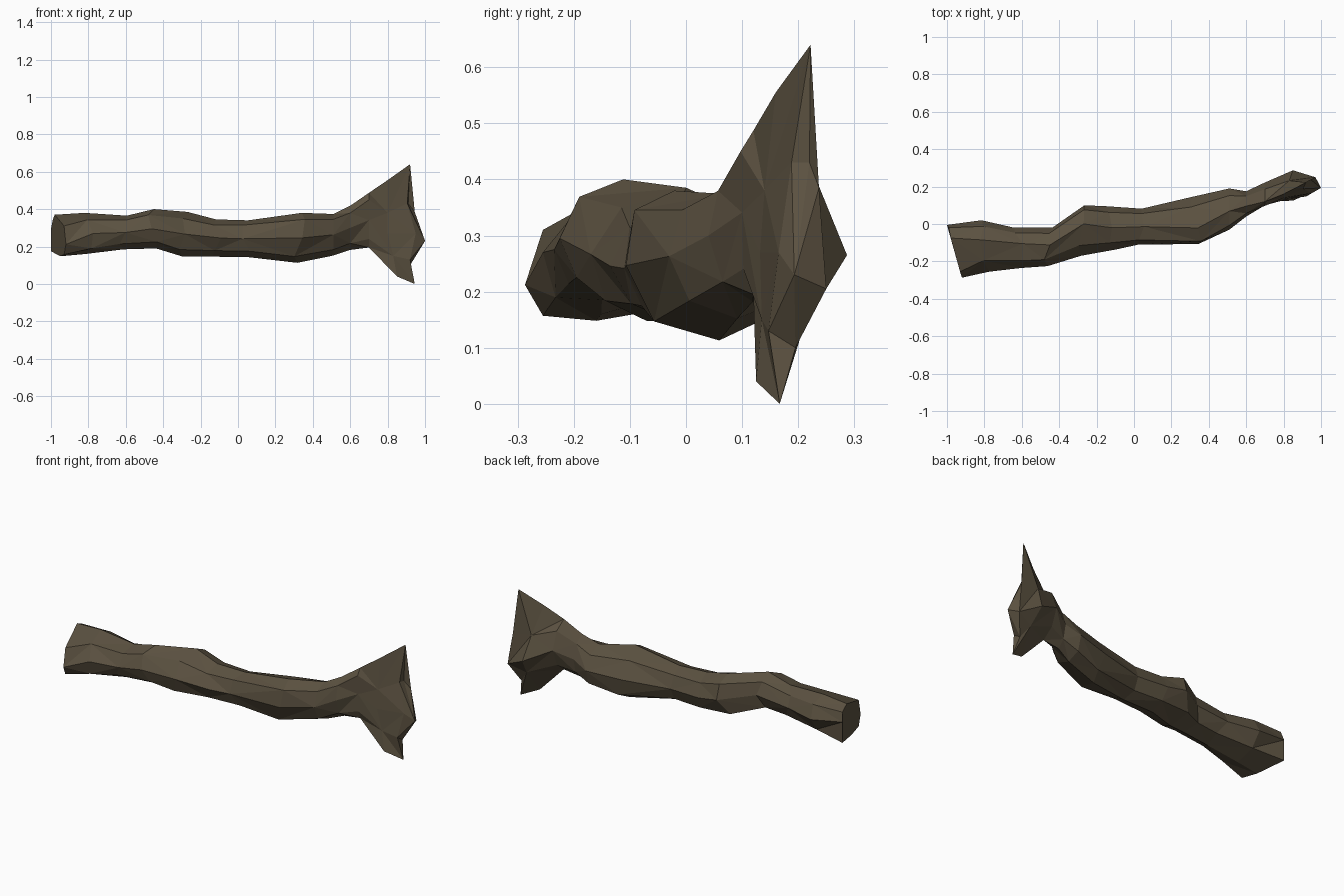
import bpy, bmesh, math, random

if "Cube" in bpy.data.objects:
    bpy.data.objects.remove(bpy.data.objects["Cube"])

random.seed(4)
SIDES = 8

bark = bpy.data.materials.new("dark_brown_bark")
bark.diffuse_color = (0.105, 0.083, 0.052, 1)
bark.use_nodes = True
bark.node_tree.nodes["Principled BSDF"].inputs["Base Color"].default_value = bark.diffuse_color

# Trunk cross-sections: x, y min, y max, z min, z max, lean of the section
sections = [
    (-0.80, -0.255, 0.02, 0.16, 0.38, 0.30),
    (-0.62, -0.235, -0.02, 0.185, 0.365, 0.25),
    (-0.46, -0.225, -0.02, 0.19, 0.40, 0.10),
    (-0.29, -0.17, 0.10, 0.148, 0.385, 0.30),
    (-0.12, -0.135, 0.095, 0.146, 0.345, 0),
    (0.05, -0.11, 0.082, 0.143, 0.34, 0),
    (0.33, -0.107, 0.145, 0.113, 0.38, -0.30),
    (0.51, -0.03, 0.19, 0.152, 0.374, -0.10),
    (0.60, 0.04, 0.175, 0.182, 0.418, -0.10),
    (0.70, 0.10, 0.222, 0.195, 0.487, -0.28),
]


def trunk_ring(i, x, y0, y1, z0, z1, lean):
    yc, zc, ry, rz = (y0 + y1) / 2, (z0 + z1) / 2, (y1 - y0) / 2, (z1 - z0) / 2
    ring = []
    for k in range(SIDES):
        a = 2 * math.pi * k / SIDES
        # diagonal corners and corner positions vary for a gnarled look
        r = random.uniform(0.93, 1.06) if k % 2 else 1.0
        dx = random.uniform(-0.03, 0.03) if i < 7 else 0
        dy, dz = r * ry * math.cos(a), r * rz * math.sin(a)
        # the last section keeps both roots on the front side
        shift = lean * (abs(dz) if i == len(sections) - 1 else dz)
        if k in (1, 3, 5, 7):
            shift *= 0.6
        ring.append((x + dx, yc + dy + shift, zc + dz))
    return ring


# Slanted sawn end
rings = [[(-1.0, -0.005, 0.295), (-0.99, -0.02, 0.345), (-0.98, -0.075, 0.37),
          (-0.93, -0.255, 0.31), (-0.92, -0.287, 0.212), (-0.93, -0.255, 0.157),
          (-0.95, -0.16, 0.148), (-1.0, -0.005, 0.175)]]
rings += [trunk_ring(i, *s) for i, s in enumerate(sections)]

# Flared root end: tall thin ring, then the tips of the upper and lower root
rings.append([(0.85, 0.287, 0.265), (0.83, 0.232, 0.40), (0.80, 0.16, 0.555),
              (0.80, 0.14, 0.38), (0.80, 0.132, 0.27), (0.83, 0.135, 0.15),
              (0.85, 0.125, 0.04), (0.87, 0.22, 0.17)])
rings.append([(0.97, 0.25, 0.205), (0.945, 0.237, 0.385), (0.92, 0.222, 0.64),
              (0.905, 0.188, 0.43), (0.95, 0.165, 0.27), (0.92, 0.147, 0.13),
              (0.945, 0.167, 0.0), (0.92, 0.195, 0.10)])

bm = bmesh.new()
loops = [[bm.verts.new(p) for p in ring] for ring in rings]

# Bark surface: triangulated strips between neighbouring rings
for i, (a, b) in enumerate(zip(loops, loops[1:])):
    for k in range(SIDES):
        n = (k + 1) % SIDES
        if (i + k) % 2:
            bm.faces.new((a[k], a[n], b[k]))
            bm.faces.new((a[n], b[n], b[k]))
        else:
            bm.faces.new((a[k], a[n], b[n]))
            bm.faces.new((a[k], b[n], b[k]))

# Sawn face
bm.faces.new(loops[0])

# Root end: close the two root tips, bridge the notches, fan to a blunt point
end = loops[-1]
tip = bm.verts.new((1.0, 0.193, 0.23))
upper = bm.verts.new((0.91, 0.22, 0.43))
for k, n in ((1, 2), (2, 3), (3, 1)):
    bm.faces.new((end[k], end[n], upper))
bm.faces.remove(bm.faces.get((end[3], end[1], upper)))
bm.faces.new((end[1], upper, tip))
bm.faces.new((upper, end[3], tip))
bm.faces.new((end[5], end[6], end[7]))
for k, n in ((3, 4), (4, 5), (5, 7), (7, 0), (0, 1)):
    bm.faces.new((end[k], end[n], tip))

bmesh.ops.recalc_face_normals(bm, faces=bm.faces)
mesh = bpy.data.meshes.new("fallen_log")
bm.to_mesh(mesh)
bm.free()
mesh.materials.append(bark)
log = bpy.data.objects.new("fallen_log", mesh)
bpy.context.collection.objects.link(log)
